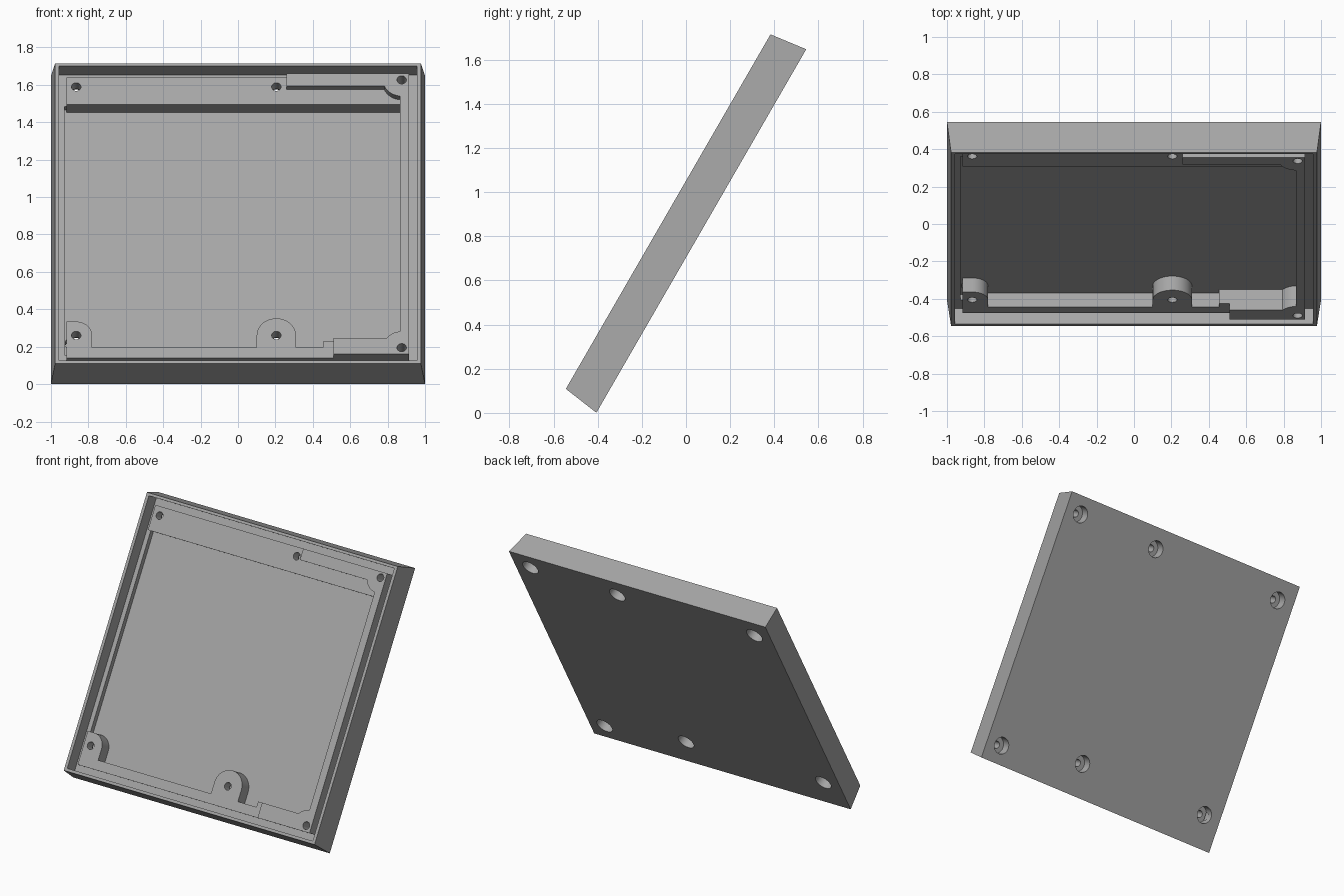
import bpy, bmesh
from math import sin, cos, asin, acos, pi, radians
from mathutils import Matrix

if "Cube" in bpy.data.objects:
    bpy.data.objects.remove(bpy.data.objects["Cube"])

# Local frame: x across, y up the slope, z out of the open face
BACK, FRONT = 0.352, 0.526
LOW, HIGH, GROOVE, FLOOR = 0.482, 0.522, 0.43, 0.395


def prism(name, outline, z0, z1, top=None):
    """Solid between an outline at z0 and an optional other outline at z1."""
    top = top or outline
    bm = bmesh.new()
    a = [bm.verts.new((x, y, z0)) for x, y in outline]
    b = [bm.verts.new((x, y, z1)) for x, y in top]
    n = len(a)
    bm.faces.new(a[::-1])
    bm.faces.new(b)
    for i in range(n):
        j = (i + 1) % n
        bm.faces.new((a[i], a[j], b[j], b[i]))
    bmesh.ops.recalc_face_normals(bm, faces=bm.faces)
    me = bpy.data.meshes.new(name)
    bm.to_mesh(me)
    bm.free()
    ob = bpy.data.objects.new(name, me)
    bpy.context.collection.objects.link(ob)
    return ob


def rect(x0, x1, y0, y1):
    return [(x0, y0), (x1, y0), (x1, y1), (x0, y1)]


def arc(cx, cy, r, a0, a1, n=12):
    return [(cx + r * cos(a0 + (a1 - a0) * i / n), cy + r * sin(a0 + (a1 - a0) * i / n))
            for i in range(n + 1)]


def circle(cx, cy, r, n=32):
    return arc(cx, cy, r, 0, 2 * pi, n)[:-1]


def combine(ob, tool, op):
    m = ob.modifiers.new(op.lower(), 'BOOLEAN')
    m.operation, m.solver, m.object = op, 'EXACT', tool
    bpy.context.view_layer.objects.active = ob
    bpy.ops.object.modifier_apply(modifier=m.name)
    bpy.data.objects.remove(tool, do_unlink=True)


# Tapered outer shell
tray = prism("tray", rect(-1, 1, -0.2025, 1.6995), BACK, FRONT,
             rect(-0.978, 0.978, -0.178, 1.677))

# Recess inside the rim, then the deeper pocket
combine(tray, prism("recess", rect(-0.957, 0.957, -0.159, 1.659), GROOVE, 0.6), 'DIFFERENCE')
combine(tray, prism("pocket", rect(-0.927, 0.89, -0.07, 1.465), FLOOR, 0.6), 'DIFFERENCE')

# Lower ledge with two rounded screw bosses
lower = [(-0.917, -0.117), (0.915, -0.117), (0.915, -0.016), (0.455, -0.016),
         (0.455, -0.053), (0.31, -0.053)]
lower += arc(0.205, 0.0227, 0.105, 0, pi, 20)
lower += [(0.10, -0.053), (-0.78, -0.053)]
lower += arc(-0.865, 0.0227, 0.085, 0, pi / 2, 10)
lower += [(-0.917, 0.1077)]
combine(tray, prism("lower_ledge", lower, 0.38, LOW), 'UNION')

# Upper ledge
combine(tray, prism("upper_ledge", rect(-0.917, 0.915, 1.448, 1.615), 0.38, LOW), 'UNION')

# Raised right-hand strip with rounded corner blocks
r = 0.1
side = acos(0.01 / r)
strip = [(0.915, -0.117), (0.915, 1.615), (0.26, 1.615), (0.26, 1.54)]
strip += arc(0.875, 1.577, r, pi + asin(0.037 / r), 2 * pi - (pi - side))
strip += arc(0.875, -0.076, r, pi - side, pi - asin(0.06 / r))
strip += [(0.51, -0.016), (0.51, -0.117)]
combine(tray, prism("right_strip", strip, 0.38, HIGH), 'UNION')

# Screw holes, counterbored from the back
for x, y in [(-0.865, 0.0227), (0.205, 0.0227), (0.875, -0.076),
             (-0.865, 1.557), (0.205, 1.557), (0.875, 1.577)]:
    combine(tray, prism("hole", circle(x, y, 0.025), 0.3, 0.6), 'DIFFERENCE')
    combine(tray, prism("counterbore", circle(x, y, 0.058), 0.3, BACK + 0.063), 'DIFFERENCE')

# Lean the tray back
tray.data.transform(Matrix.Rotation(radians(60), 4, 'X'))

mat = bpy.data.materials.new("plain grey")
mat.diffuse_color = (0.38, 0.38, 0.38, 1)
mat.use_nodes = True
mat.node_tree.nodes["Principled BSDF"].inputs["Base Color"].default_value = mat.diffuse_color
tray.data.materials.clear()
tray.data.materials.append(mat)
for p in tray.data.polygons:
    p.material_index = 0

bpy.ops.object.select_all(action='DESELECT')
tray.select_set(True)
bpy.context.view_layer.objects.active = tray
bpy.ops.object.shade_smooth_by_angle(angle=radians(30))
